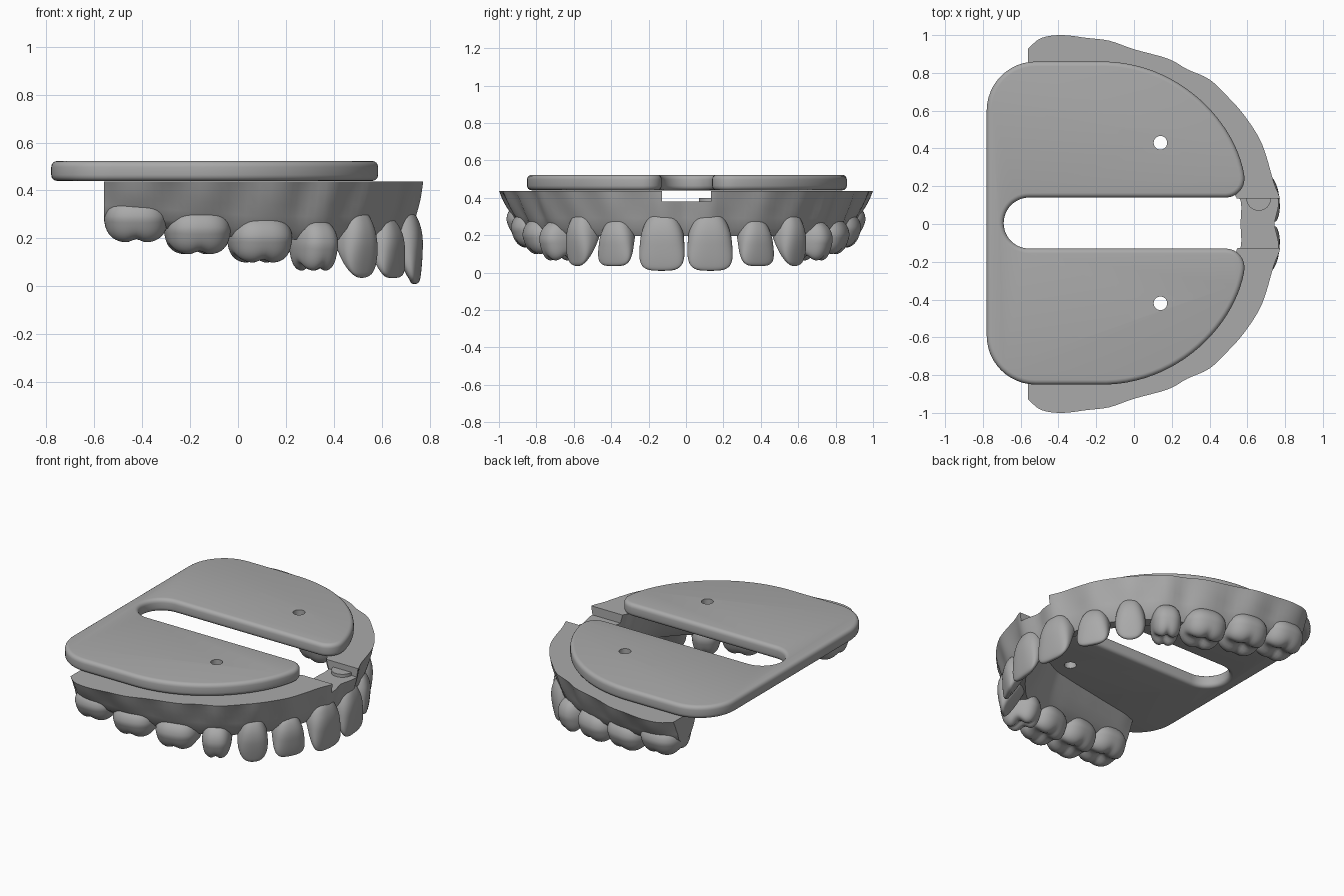
import bpy
import bmesh
from math import sin, cos, pi, radians, exp
from mathutils import Vector
from mathutils.geometry import interpolate_bezier

if "Cube" in bpy.data.objects:
    bpy.data.objects.remove(bpy.data.objects["Cube"])

grey = bpy.data.materials.new("plaster grey")
grey.use_nodes = True
COLOUR = (0.4, 0.4, 0.4, 1)
grey.diffuse_color = COLOUR
grey.node_tree.nodes["Principled BSDF"].inputs["Base Color"].default_value = COLOUR


def make(name, bm):
    bmesh.ops.recalc_face_normals(bm, faces=bm.faces)
    mesh = bpy.data.meshes.new(name)
    bm.to_mesh(mesh)
    bm.free()
    mesh.materials.append(grey)
    ob = bpy.data.objects.new(name, mesh)
    bpy.context.collection.objects.link(ob)
    return ob


def activate(ob):
    bpy.ops.object.select_all(action='DESELECT')
    ob.select_set(True)
    bpy.context.view_layer.objects.active = ob


def smooth(ob, angle=40):
    activate(ob)
    bpy.ops.object.shade_smooth_by_angle(angle=radians(angle))


def prism(name, outline, z0, z1):
    bm = bmesh.new()
    base = bm.faces.new([bm.verts.new((x, y, z0)) for x, y in outline])
    top = bmesh.ops.extrude_face_region(bm, geom=[base])["geom"]
    bmesh.ops.translate(bm, vec=(0, 0, z1 - z0),
                        verts=[v for v in top if isinstance(v, bmesh.types.BMVert)])
    return make(name, bm)


def arc(cx, cy, r, a0, a1, n=12):
    return [(cx + r * cos(radians(a0 + (a1 - a0) * i / n)),
             cy + r * sin(radians(a0 + (a1 - a0) * i / n))) for i in range(n + 1)]


def cut(ob, cutter):
    mod = ob.modifiers.new("cut", 'BOOLEAN')
    mod.object = cutter
    mod.solver = 'EXACT'
    activate(ob)
    bpy.ops.object.modifier_apply(modifier=mod.name)
    bpy.data.objects.remove(cutter)


# Mounting plate: slotted outline, mirrored, with rounded rims
curve = interpolate_bezier(Vector((-.2, .855)), Vector((.22, .87)),
                           Vector((.53, .55)), Vector((.583, .26)), 24)
half = arc(-.555, 0, .135, 180, 90)
half += arc(.485, .235, .1, -90, 0, 8)
half += [(p.x, p.y) for p in reversed(curve)]
half += arc(-.52, .595, .26, 90, 180)
outline = half + [(x, -y) for x, y in reversed(half[1:])]
plate = prism("mounting_plate", [(x, y + .005) for x, y in outline], .44, .523)
bevel = plate.modifiers.new("rounded rim", 'BEVEL')
bevel.width = .025
bevel.segments = 4
bevel.limit_method = 'ANGLE'
bevel.angle_limit = radians(60)
activate(plate)
bpy.ops.object.modifier_apply(modifier=bevel.name)
for y in (.43, -.42):
    cut(plate, prism("screw_hole_cutter", arc(.14, y, .036, 0, 345, 23), .3, .7))
smooth(plate)

# Teeth: name, x, y, outward angle, width, depth, tip height, neck height, kind
TEETH = [
    ("central_incisor", .685, .125, 6, .245, .17, .01, .33, "incisor"),
    ("lateral_incisor", .6, .36, 28, .2, .17, .035, .295, "incisor"),
    ("canine", .475, .535, 47, .185, .2, .035, .335, "canine"),
    ("premolar", .315, .665, 62, .175, .24, .055, .285, "molar"),
    ("first_molar", .09, .735, 76, .265, .27, .09, .305, "molar"),
    ("second_molar", -.17, .79, 82, .275, .29, .125, .34, "molar"),
    ("third_molar", -.425, .815, 90, .27, .29, .175, .385, "molar"),
]


def tooth(name, x, y, angle, width, depth, tip, neck, kind, side):
    bm = bmesh.new()
    bmesh.ops.create_cube(bm, size=2)
    bmesh.ops.subdivide_edges(bm, edges=bm.edges, cuts=13, use_grid_fill=True)
    a = radians(angle)
    out = Vector((cos(a), sin(a) * side, 0))
    along = Vector((-sin(a), cos(a) * side, 0))
    centre = Vector((x, y * side, (tip + neck) / 2))
    for v in bm.verts:
        # rounded block: full at the biting end, domed at the neck
        u, w, h = v.co
        p = 2.2 if h > 0 else (2.3 if kind == "canine" else 3.6)
        q = 2.6
        r = ((abs(u)**q + abs(w)**q)**(p / q) + abs(h)**p)**(1 / p)
        u, w, h = u / r, w / r, h / r
        low = max(0, -h)
        if kind == "molar":
            # cusps around a central pit with a cross groove
            pit = .3 * exp(-(w / .35)**2) + .16 * exp(-(u / .22)**2)
            h += pit * low**2
            u *= 1 - .12 * low
            w *= 1 - .22 * low
        else:
            # the blade thins toward the edge, keeping its outer face upright
            thin = 1 - .72 * min(1, max(0, (.5 - h) / 1.4))
            w = 1 - (1 - w) * thin - .1 * low
            u *= .96 - .1 * h
        v.co = centre + along * (u * width / 2) + out * (w * depth / 2)
        v.co.z += h * (neck - tip) / 2
    smooth(make(name, bm), 60)


for side, label in ((1, "left"), (-1, "right")):
    for spec in TEETH:
        tooth(f"{label}_{spec[0]}", *spec[1:], side)


def spline(points, steps=4):
    pts = [Vector(p) for p in points]
    pts = [2 * pts[0] - pts[1]] + pts + [2 * pts[-1] - pts[-2]]
    result = []
    for i in range(1, len(pts) - 2):
        p0, p1, p2, p3 = pts[i - 1:i + 3]
        for s in range(steps):
            t = s / steps
            result.append(.5 * (2 * p1 + (p2 - p0) * t
                                + (2 * p0 - 5 * p1 + 4 * p2 - p3) * t * t
                                + (3 * p1 - p0 - 3 * p2 + p3) * t**3))
    return result + [pts[-2]]


# Gum: horseshoe loft between an outer and an inner outline
OUTER = [(.76, 0), (.775, .12), (.74, .22), (.7, .36), (.66, .46), (.58, .58),
         (.5, .67), (.4, .765), (.28, .82), (.18, .875), (0, .925), (-.13, .97),
         (-.25, .985), (-.38, 1), (-.49, .985), (-.56, .93)]
INNER = [(.55, 0), (.55, .12), (.5, .2), (.46, .27), (.42, .33), (.37, .38),
         (.31, .44), (.24, .48), (.16, .52), (.08, .54), (-.06, .57), (-.17, .59),
         (-.27, .61), (-.38, .63), (-.48, .65), (-.56, .68)]
SECTION = [(0, 1), (.03, .8), (.08, .6), (.14, .4), (.22, .18), (.34, 0),
           (.6, 0), (.74, .18), (.83, .4), (.91, .68), (1, 1)]


def mirrored(points):
    pts = spline(points)
    return [Vector((p.x, -p.y)) for p in reversed(pts[1:])] + pts


bm = bmesh.new()
rings = []
for o, i in zip(mirrored(OUTER), mirrored(INNER)):
    bottom = .195 + .12 * max(0, .1 - o.x)
    # root ridges above each tooth, hollows between them
    gap = min((Vector((t[1] + t[5] / 2 * cos(radians(t[3])),
                       t[2] + t[5] / 2 * sin(radians(t[3]))))
               - Vector((o.x, abs(o.y)))).length / t[4] for t in TEETH)
    hollow = 1 - exp(-(gap / .4)**2)
    ring = []
    for f, h in SECTION:
        if 0 < f < .2:
            f += .05 * hollow
        p = o.lerp(i, f)
        ring.append(bm.verts.new((p.x, p.y, bottom + (.437 - bottom) * h)))
    rings.append(ring)
n = len(SECTION)
for a, b in zip(rings, rings[1:]):
    for k in range(n):
        bm.faces.new((a[k], a[(k + 1) % n], b[(k + 1) % n], b[k]))
for end in (rings[0], rings[-1]):
    bm.faces.new(end)
gum = make("gum_arch", bm)

# Front notch in the gum, with a small half-round stop
cut(gum, prism("notch_cutter", [(.4, -.127), (.9, -.127), (.9, .135), (.4, .135)],
               .38, .6))
smooth(gum)
smooth(prism("notch_stop", arc(.66, .135, .065, 180, 360, 16), .37, .4))
